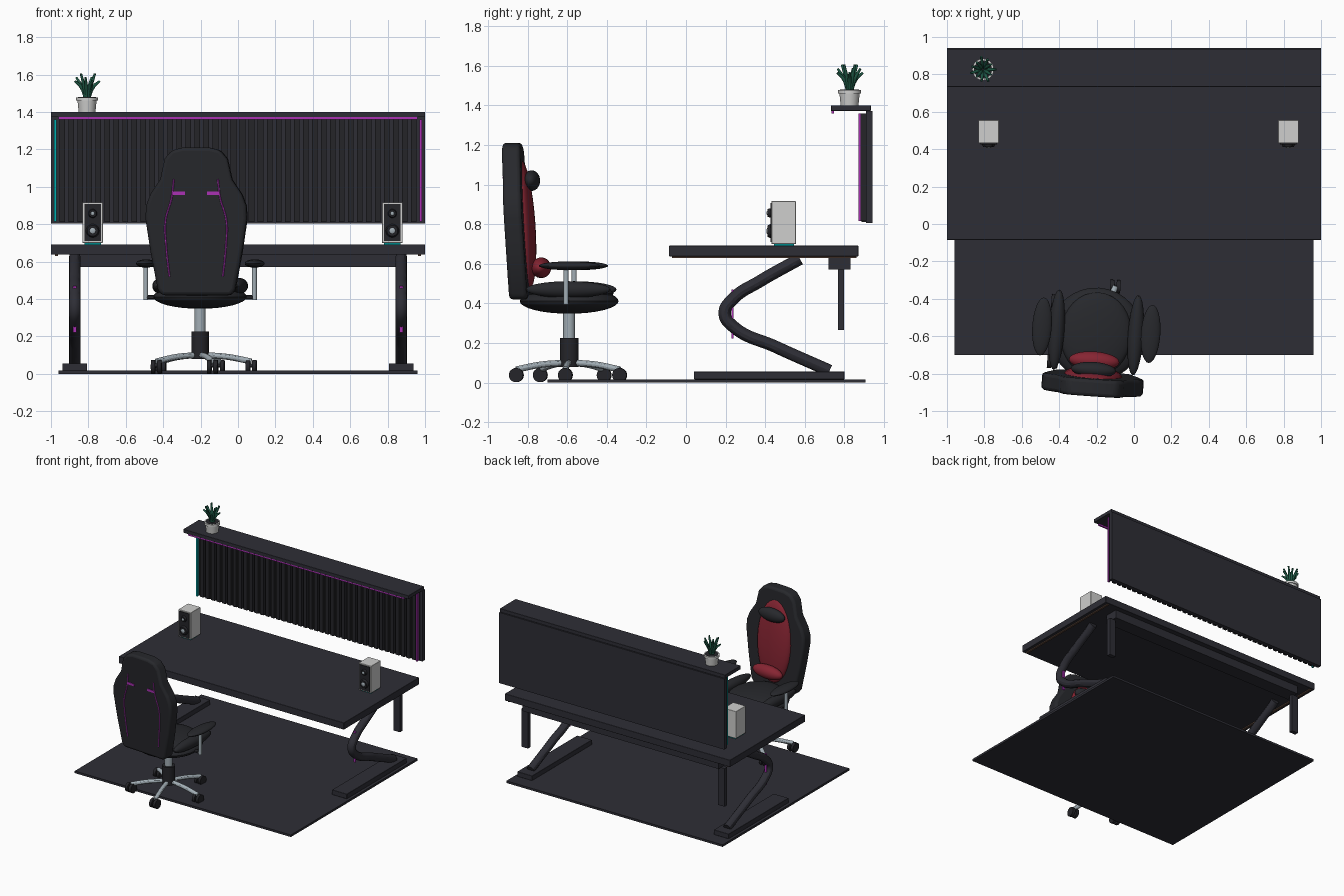
import bpy, bmesh, math
from mathutils import Matrix, Vector

if "Cube" in bpy.data.objects:
    bpy.data.objects.remove(bpy.data.objects["Cube"], do_unlink=True)


def material(name, *rgb):
    m = bpy.data.materials.new(name)
    m.use_nodes = True
    m.diffuse_color = (*rgb, 1)
    m.node_tree.nodes["Principled BSDF"].inputs["Base Color"].default_value = (*rgb, 1)
    return m


CHARCOAL = material("charcoal", 0.027, 0.027, 0.036)
LEATHER = material("black leather", 0.02, 0.021, 0.025)
BLACK = material("soft black", 0.018, 0.018, 0.022)
WHITE = material("off white", 0.62, 0.62, 0.61)
STEEL = material("steel", 0.36, 0.42, 0.46)
RED = material("dark red", 0.24, 0.018, 0.032)
MAGENTA = material("magenta glow", 0.4, 0.03, 0.45)
CYAN = material("cyan glow", 0.0, 0.42, 0.43)
GREEN = material("leaf green", 0.013, 0.1, 0.06)
BROWN = material("dark brown", 0.11, 0.065, 0.045)


def finish(ob, name, mat, bevel=0, smooth=True):
    ob.name = name
    ob.data.materials.clear()
    ob.data.materials.append(mat)
    if smooth:
        bpy.ops.object.shade_smooth_by_angle()
    if bevel:
        mod = ob.modifiers.new("soft edge", "BEVEL")
        mod.width, mod.segments = bevel, 3
    return ob


def box(name, x, y, z, mat, bevel=0):
    """Box from (low, high) pairs."""
    bpy.ops.mesh.primitive_cube_add(size=1, location=[sum(p) / 2 for p in (x, y, z)])
    ob = bpy.context.object
    ob.data.transform(Matrix.Diagonal([p[1] - p[0] for p in (x, y, z)] + [1]))
    return finish(ob, name, mat, bevel, False)


def cone(name, loc, r1, r2, depth, mat, axis="Z", sides=32):
    rot = {"Z": (0, 0, 0), "X": (0, math.pi / 2, 0), "Y": (math.pi / 2, 0, 0)}[axis]
    bpy.ops.mesh.primitive_cone_add(vertices=sides, radius1=r1, radius2=r2, depth=depth,
                                    location=loc, rotation=rot)
    return finish(bpy.context.object, name, mat)


def ball(name, loc, size, mat, tilt=0):
    bpy.ops.mesh.primitive_uv_sphere_add(segments=32, ring_count=16, radius=1, location=loc,
                                         rotation=(tilt, 0, 0))
    ob = bpy.context.object
    ob.data.transform(Matrix.Diagonal((*size, 1)))
    return finish(ob, name, mat)


def tube(name, points, radius, mat, radii=None):
    cu = bpy.data.curves.new(name, "CURVE")
    cu.dimensions = "3D"
    cu.bevel_depth, cu.bevel_resolution = radius, 4
    cu.use_fill_caps = True
    sp = cu.splines.new("BEZIER")
    sp.bezier_points.add(len(points) - 1)
    for i, (bp, p) in enumerate(zip(sp.bezier_points, points)):
        bp.co = p
        bp.handle_left_type = bp.handle_right_type = "AUTO"
        bp.radius = radii[i] if radii else 1
    ob = bpy.data.objects.new(name, cu)
    bpy.context.collection.objects.link(ob)
    bpy.ops.object.select_all(action="DESELECT")
    ob.select_set(True)
    bpy.context.view_layer.objects.active = ob
    bpy.ops.object.convert(target="MESH")
    return finish(bpy.context.object, name, mat)


def around(c, r):
    return (c - r, c + r)


SIDES = (("right", -1), ("left", 1))

# Floor mat and desk
box("floor_mat", (-0.96, 0.96), (-0.7, 0.907), (0, 0.017), CHARCOAL)
box("desk_top", (-1, 1), (-0.085, 0.87), (0.637, 0.692), CHARCOAL, 0.003)
box("desk_beam", (-0.87, 0.87), (0.72, 0.83), (0.572, 0.637), CHARCOAL)

# Curved desk legs with feet, rear posts and light bars
for side, s in SIDES:
    x = 0.873 * s
    path = [(0.575, 0.625), (0.37, 0.51), (0.24, 0.425), (0.195, 0.35),
            (0.24, 0.282), (0.45, 0.182), (0.725, 0.06)]
    tube(side + "_curved_leg", [(x, y, z) for y, z in path], 0.031, CHARCOAL)
    box(side + "_foot", around(x, 0.066), (0.04, 0.8), (0.017, 0.056), CHARCOAL, 0.003)
    box(side + "_rear_post", around(x, 0.028), (0.767, 0.798), (0.265, 0.572), CHARCOAL)
    box(side + "_leg_light", around(x, 0.009), (0.23, 0.24), (0.222, 0.47), MAGENTA)
    box(side + "_desk_edge_strip", around(0.97 * s, 0.008), (-0.07, 0.86), (0.629, 0.637), BROWN)

# Slatted back panel, shelf and light strips
box("back_panel", (-1, 1), (0.91, 0.942), (0.805, 1.372), CHARCOAL)
box("shelf", (-1, 1), (0.733, 0.933), (1.372, 1.4), CHARCOAL, 0.002)
SLATS = 40
for i in range(SLATS):
    x = -0.94 + 1.88 * i / (SLATS - 1)
    box("slat", around(x, 0.015), (0.885, 0.911), (0.812, 1.36), BLACK)
box("shelf_light", (-0.96, 0.96), (0.735, 0.747), (1.36, 1.372), MAGENTA)
for (side, s), glow in zip(SIDES, (CYAN, MAGENTA)):
    box(side + "_panel_light", around(0.977 * s, 0.007), (0.87, 0.882), (0.815, 1.36), glow)
    box(side + "_light_mount", around(0.977 * s, 0.004), (0.88, 0.911), (0.815, 1.36), BLACK)

# Speakers
for side, x in (("right", -0.777), ("left", 0.825)):
    box(side + "_speaker", around(x, 0.055), (0.432, 0.555), (0.7, 0.917), WHITE, 0.003)
    box(side + "_speaker_face", around(x, 0.045), (0.426, 0.434), (0.71, 0.908), BLACK)
    box(side + "_speaker_glow", around(x, 0.045), (0.445, 0.545), (0.69, 0.701), CYAN)
    for part, z, r in (("woofer", 0.765, 0.036), ("tweeter", 0.857, 0.024)):
        cone(f"{side}_{part}_ring", (x, 0.419, z), r, r * 0.8, 0.016, BLACK, "Y")
        ball(f"{side}_{part}_dome", (x, 0.412, z), (r * 0.45, 0.006, r * 0.45), STEEL)

# Potted plant
PX, PY = -0.807, 0.826
cone("pot", (PX, PY, 1.435), 0.045, 0.052, 0.07, WHITE)
cone("pot_rim", (PX, PY, 1.469), 0.058, 0.058, 0.018, WHITE)
cone("soil", (PX, PY, 1.477), 0.048, 0.048, 0.006, BLACK)
for i in range(11):
    a = i * math.tau / 11
    reach = (0.068, 0.05, 0.06)[i % 3]
    top = (1.565, 1.605, 1.585)[i % 3]
    pts = [(PX + math.cos(a) * d, PY + math.sin(a) * d, z)
           for d, z in ((0.01, 1.47), (reach * 0.45, 1.53), (reach, top))]
    tube("leaf", pts, 0.01, GREEN, (0.7, 1, 0.6))

# Swivel chair, built around its own axis and then turned into place
chair = [
    cone("gas_lift", (0, 0, 0.29), 0.03, 0.03, 0.16, STEEL),
    cone("hub", (0, 0, 0.153), 0.047, 0.047, 0.146, BLACK),
    ball("seat_base", (0, 0, 0.412), (0.25, 0.25, 0.064), LEATHER),
    ball("seat_cushion", (0, 0.0, 0.45), (0.19, 0.225, 0.045), LEATHER),
]

# Five spokes with twin casters
for i in range(5):
    a = i * math.tau / 5
    x, y = 0.275 * math.cos(a), 0.275 * math.sin(a)
    chair.append(tube("spoke", [(x * 0.1, y * 0.1, 0.1), (x * 0.55, y * 0.55, 0.09),
                                (x, y, 0.066)], 0.016, STEEL))
    chair.append(cone("caster_axle", (x, y, 0.045), 0.01, 0.01, 0.05, BLACK, "X"))
    for s in (-1, 1):
        chair.append(cone("caster_wheel", (x + 0.017 * s, y, 0.038), 0.036, 0.036,
                          0.022, BLACK, "X"))

# Seat bolsters and armrests
for side, s in SIDES:
    chair += [
        ball(side + "_bolster", (0.212 * s, 0.01, 0.47), (0.042, 0.215, 0.042), LEATHER),
        ball(side + "_armrest", (0.291 * s, 0.022, 0.59), (0.052, 0.155, 0.022), LEATHER),
        cone(side + "_armrest_post", (0.291 * s, 0.005, 0.487), 0.013, 0.013, 0.185, STEEL),
        tube(side + "_armrest_bracket", [(0.18 * s, 0.005, 0.41), (0.291 * s, 0.005, 0.41)],
             0.012, BLACK),
    ]


def lean(z):
    """Depth of the middle of the backrest at a height."""
    return -0.245 - 0.054 * (z - 0.43)


# Backrest shell: mirrored outline, extruded and leaned back
half = [(0.07, 1.21), (0.13, 1.195), (0.168, 1.15), (0.192, 1.04), (0.245, 0.96),
        (0.268, 0.9), (0.272, 0.83), (0.245, 0.65), (0.207, 0.45), (0.185, 0.42)]
outline = half + [(-x, z) for x, z in reversed(half)]
bm = bmesh.new()
face = bm.faces.new([bm.verts.new((x, lean(z) - 0.046, z)) for x, z in outline])
extruded = bmesh.ops.extrude_face_region(bm, geom=[face])
bmesh.ops.translate(bm, vec=(0, 0.092, 0),
                    verts=[v for v in extruded["geom"] if isinstance(v, bmesh.types.BMVert)])
bmesh.ops.recalc_face_normals(bm, faces=bm.faces)
mesh = bpy.data.meshes.new("backrest")
bm.to_mesh(mesh)
bm.free()
back = bpy.data.objects.new("backrest", mesh)
bpy.context.collection.objects.link(back)
bpy.ops.object.select_all(action="DESELECT")
back.select_set(True)
bpy.context.view_layer.objects.active = back
chair.append(finish(back, "backrest", LEATHER, 0.018))

# Padding and pillows
chair += [
    ball("back_padding", (0, -0.222, 0.8), (0.155, 0.05, 0.325), RED, 0.07),
    ball("head_pillow", (0, -0.19, 1.02), (0.12, 0.042, 0.052), LEATHER),
    ball("lumbar_pillow", (0, -0.142, 0.58), (0.135, 0.05, 0.052), RED),
]

# Piping and strap slots on the rear of the backrest
for side, s in SIDES:
    line = [(0.118, 1.04), (0.13, 0.94), (0.163, 0.82), (0.16, 0.68), (0.143, 0.52)]
    chair.append(tube(side + "_piping", [(x * s, lean(z) - 0.046, z) for x, z in line],
                      0.0045, MAGENTA))
    rear = lean(0.965) - 0.046
    chair.append(box(side + "_strap_slot", around(0.092 * s, 0.033), (rear - 0.005, rear + 0.002),
                     (0.956, 0.974), MAGENTA))

turn = Matrix.Translation(Vector((-0.203, -0.59, 0))) @ Matrix.Rotation(math.radians(-4), 4, "Z")
for ob in chair:
    ob.matrix_world = turn @ ob.matrix_basis
